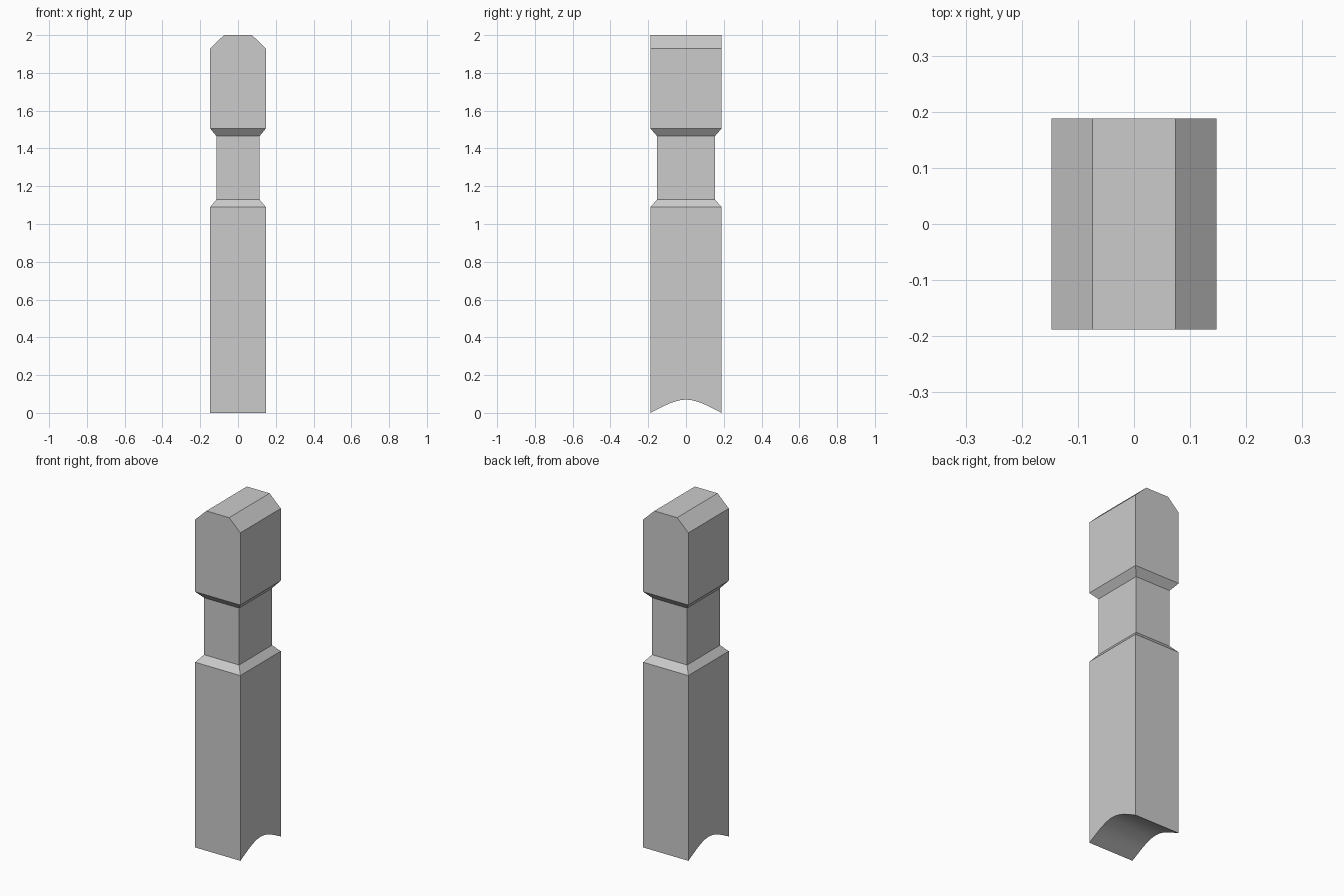
import bpy, bmesh, math

if "Cube" in bpy.data.objects:
    bpy.data.objects.remove(bpy.data.objects["Cube"])

HX, HY = 0.147, 0.188      # half width and half depth of the post
ARCH, SLOPE, STEPS = 0.07, 0.5, 24


def arch_z(y):
    """Height of the scooped underside: flat at the crown, easing out at the rims."""
    t = abs(y) / HY
    return ARCH * (2 * t**3 - 3 * t**2 + 1) - SLOPE * HY * (t**3 - t**2)


bm = bmesh.new()


def ring(hx, hy, z):
    return [bm.verts.new((sx * hx, sy * hy, z))
            for sx, sy in ((-1, -1), (1, -1), (1, 1), (-1, 1))]


# Shaft, recessed neck, head and chamfered top: (half x, half y, z)
levels = [(HX, HY, 0), (HX, HY, 1.09), (0.114, 0.153, 1.13),
          (0.114, 0.153, 1.465), (HX, HY, 1.505), (HX, HY, 1.93), (0.074, HY, 2.0)]
rings = [ring(*level) for level in levels]

# Scooped underside, running along x
ys = [-HY + 2 * HY * i / STEPS for i in range(1, STEPS)]
left, right = ([bm.verts.new((x, y, arch_z(y))) for y in ys] for x in (-HX, HX))
base = rings[0]
left = [base[0]] + left + [base[3]]
right = [base[1]] + right + [base[2]]
for i in range(STEPS):
    bm.faces.new((left[i], left[i + 1], right[i + 1], right[i]))

# Shaft walls: the side walls follow the arch
first = rings[1]
bm.faces.new((base[0], base[1], first[1], first[0]))
bm.faces.new((base[2], base[3], first[3], first[2]))
bm.faces.new(right + [first[2], first[1]])
bm.faces.new(left + [first[3], first[0]])

# Walls above the shaft and the top cap
for lo, hi in zip(rings[1:], rings[2:]):
    for i in range(4):
        j = (i + 1) % 4
        bm.faces.new((lo[i], lo[j], hi[j], hi[i]))
bm.faces.new(rings[-1])

bmesh.ops.recalc_face_normals(bm, faces=bm.faces)
mesh = bpy.data.meshes.new("notched_post")
bm.to_mesh(mesh)
bm.free()
post = bpy.data.objects.new("notched_post", mesh)
bpy.context.collection.objects.link(post)

# Smooth only the scoop; keep all other edges crisp
bpy.context.view_layer.objects.active = post
post.select_set(True)
bpy.ops.object.shade_smooth_by_angle(angle=math.radians(20))
